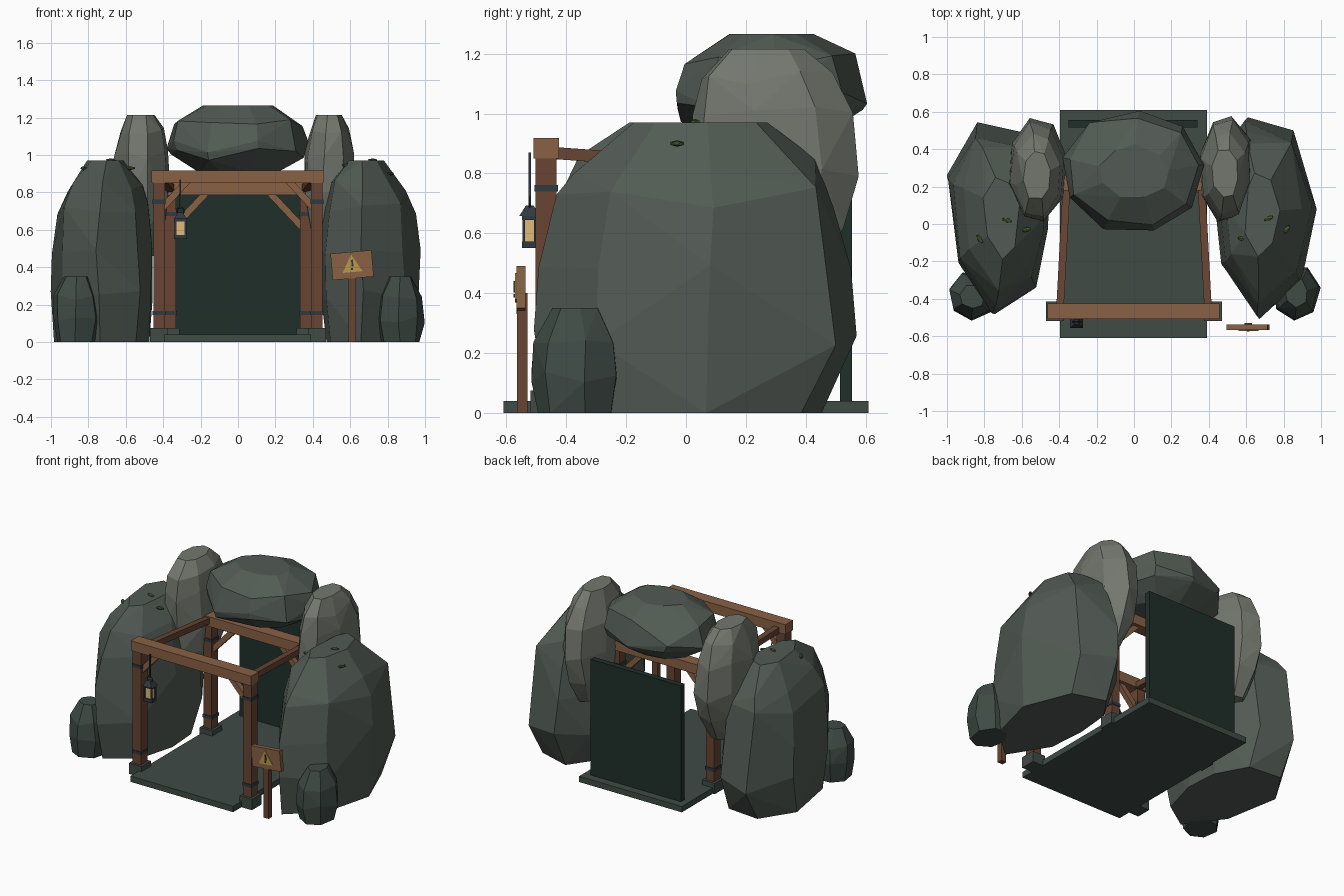
import bpy, bmesh, random
from math import sin, cos, pi, radians
from mathutils import Vector, Matrix

if "Cube" in bpy.data.objects:
    bpy.data.objects.remove(bpy.data.objects["Cube"])

random.seed(4)

def mat(name, c):
    m = bpy.data.materials.new(name)
    m.diffuse_color = (*c, 1)
    m.use_nodes = True
    m.node_tree.nodes["Principled BSDF"].inputs["Base Color"].default_value = m.diffuse_color
    return m

STONE = mat("stone", (.085, .105, .09))
PALE = mat("pale_stone", (.17, .185, .155))
DARK = mat("dark_stone", (.05, .07, .06))
FLOOR = mat("floor", (.05, .07, .06))
VOID = mat("void", (.014, .028, .023))
WOOD = mat("wood", (.25, .12, .06))
POST = mat("post_wood", (.14, .06, .033))
IRON = mat("iron", (.03, .04, .05))
GLOW = mat("glow", (.75, .5, .2))
YELLOW = mat("paint", (.5, .32, .07))
MOSS = mat("moss", (.05, .1, .03))

def finish(name, bm, m):
    bmesh.ops.recalc_face_normals(bm, faces=bm.faces)
    me = bpy.data.meshes.new(name)
    bm.to_mesh(me)
    bm.free()
    ob = bpy.data.objects.new(name, me)
    bpy.context.collection.objects.link(ob)
    me.materials.append(m)
    return ob

def box(name, x0, x1, y0, y1, z0, z1, m, roll=0):
    bm = bmesh.new()
    c = Vector(((x0 + x1) / 2, (y0 + y1) / 2, (z0 + z1) / 2))
    bmesh.ops.create_cube(bm, size=1, matrix=Matrix.Translation(c) @ Matrix.Rotation(roll, 4, 'Y')
                          @ Matrix.Diagonal((x1 - x0, y1 - y0, z1 - z0, 1)))
    return finish(name, bm, m)

def beam(name, a, b, w, m):
    # square timber between two points
    a, b = Vector(a), Vector(b)
    d = b - a
    bm = bmesh.new()
    q = d.to_track_quat('Z', 'Y').to_matrix().to_4x4()
    bmesh.ops.create_cube(bm, size=1, matrix=Matrix.Translation((a + b) / 2) @ q
                          @ Matrix.Diagonal((w, w, d.length, 1)))
    return finish(name, bm, m)

def cone(name, p, r1, r2, h, n, m, turn=0):
    bm = bmesh.new()
    bmesh.ops.create_cone(bm, cap_ends=True, segments=n, radius1=r1, radius2=r2, depth=h,
                          matrix=Matrix.Translation(p) @ Matrix.Rotation(turn, 4, 'Z'))
    return finish(name, bm, m)

def rock(name, plan, levels, m, jit=.012):
    # faceted boulder: hull of a plan outline scaled at each (z, sx, sy, dx, dy)
    xs, ys = [p[0] for p in plan], [p[1] for p in plan]
    cx, cy = (min(xs) + max(xs)) / 2, (min(ys) + max(ys)) / 2
    bm = bmesh.new()
    last = len(levels) - 1
    for i, (z, sx, sy, dx, dy) in enumerate(levels):
        for x, y in plan:
            j = [random.uniform(-jit, jit) for _ in range(3)]
            if i in (0, last):
                j[2] = 0
            else:
                j[2] *= 3
            bm.verts.new((cx + dx + (x - cx) * sx + j[0], cy + dy + (y - cy) * sy + j[1], z + j[2]))
    r = bmesh.ops.convex_hull(bm, input=bm.verts)
    junk = [g for g in r["geom_interior"] if isinstance(g, bmesh.types.BMVert)]
    bmesh.ops.delete(bm, geom=list(set(junk)), context='VERTS')
    bmesh.ops.dissolve_limit(bm, angle_limit=radians(4), verts=bm.verts, edges=bm.edges)
    return finish(name, bm, m)

def oval(cx, cy, rx, ry, n=8, turn=.2):
    return [(cx + rx * cos(turn + 2 * pi * k / n), cy + ry * sin(turn + 2 * pi * k / n)) for k in range(n)]

# Floor and dark back wall
box("floor_slab", -.395, .39, -.61, .61, 0, .04, FLOOR)
box("back_wall", -.35, .34, .515, .555, .04, .84, VOID)

# Side boulders
big = [(0, .9, .84, 0, -.03), (.25, .99, 1, 0, 0), (.5, .98, .96, 0, -.01), (.72, .91, .86, 0, -.01),
       (.83, .72, .74, -.01, 0), (.97, .33, .42, -.02, .01)]
rock("right_boulder", [(.60, .58), (.85, .50), (.97, .10), (.89, -.30), (.66, -.51), (.46, -.22), (.44, .1), (.47, .38)],
     big, STONE)
rock("left_boulder", [(-.85, .54), (-.60, .49), (-.46, .25), (-.45, -.02), (-.53, -.33), (-.75, -.49), (-.95, -.2), (-1, .25)],
     [(z, sx, sy, -dx, dy) for z, sx, sy, dx, dy in big], STONE)

# Shoulder rocks and cap rock
tall = [(.46, .5, .5, 0, 0), (.62, .85, .85, 0, 0), (.8, 1, 1, 0, .01), (1.0, .95, .94, 0, 0),
        (1.12, .78, .8, 0, -.02), (1.215, .5, .47, 0, -.02)]
rock("right_shoulder_rock", oval(.49, .29, .145, .29, 8, -.25), tall, PALE, .008)
rock("left_shoulder_rock", oval(-.515, .28, .155, .285, 8, .25), tall, PALE, .008)
rock("cap_rock", oval(0, .275, .395, .33, 9, .1),
     [(.91, .55, .5, 0, 0), (1.0, .92, .97, 0, 0), (1.05, .98, 1, 0, 0), (1.17, .88, .85, 0, 0), (1.265, .48, .42, 0, 0)],
     STONE)

# Small foot boulders
small = [(0, .8, .85, 0, 0), (.12, 1, 1, 0, 0), (.24, .93, .9, 0, 0), (.35, .5, .5, 0, 0)]
rock("right_foot_rock", oval(.865, -.365, .13, .155, 7), small, DARK, .006)
rock("left_foot_rock", oval(-.865, -.385, .13, .135, 7), small, DARK, .006)

# Timber frames: (half spacing, y, lintel bottom, lintel top, brace reach)
for label, px, y, zb, zt, br in (("front", .422, -.467, .85, .918, .13), ("rear", .362, .22, .785, .852, .17)):
    w = .031
    box(label + "_lintel", -px - .04, px + .035, y - .042, y + .042, zb, zt, WOOD)
    for s, side in ((-1, "left"), (1, "right")):
        x = s * px
        n = f"{label}_{side}"
        box(n + "_post", x - w, x + w, y - .035, y + .035, .04, zb, POST)
        box(n + "_footing", x - .048, x + .048, y - .052, y + .052, 0, .075, FLOOR)
        for z in (.155, zb - .1):
            box(n + "_strap", x - w - .004, x + w + .004, y - .039, y + .039, z - .011, z + .011, IRON)
        beam(n + "_brace", (x - s * .02, y, zb - br), (x - s * (br + .02), y, zb + .01), .036, WOOD)
for s, side in ((-1, "left"), (1, "right")):
    beam(side + "_side_rail", (s * .395, -.44, .868), (s * .36, .22, .82), .04, POST)

# Hanging lantern
lx, ly = -.308, -.522
box("lantern_cord", lx - .004, lx + .004, ly - .004, ly + .004, .71, .87, IRON)
bpy.ops.mesh.primitive_torus_add(location=(lx, ly, .7), rotation=(pi / 2, 0, 0), major_radius=.02,
                                 minor_radius=.004, major_segments=10, minor_segments=4)
ring = bpy.context.object
ring.name = "lantern_ring"
ring.data.materials.append(IRON)
cone("lantern_cap", (lx, ly, .675), .05, .018, .035, 4, IRON, pi / 4)
box("lantern_top", lx - .034, lx + .034, ly - .026, ly + .026, .645, .66, IRON)
box("lantern_glass", lx - .025, lx + .025, ly - .018, ly + .018, .57, .65, GLOW)
box("lantern_base", lx - .034, lx + .034, ly - .026, ly + .026, .55, .572, IRON)
for sx in (-1, 1):
    for sy in (-1, 1):
        x, y = lx + sx * .027, ly + sy * .02
        box("lantern_bar", x - .005, x + .005, y - .005, y + .005, .565, .65, IRON)

# Warning sign with triangle and hazard mark
tilt = radians(-5)
box("sign_post", .59, .63, -.565, -.53, 0, .4, POST)
box("sign_board", .5, .72, -.566, -.536, .34, .482, WOOD, tilt)
bm = bmesh.new()
bmesh.ops.create_cone(bm, cap_ends=True, segments=3, radius1=.062, radius2=.062, depth=.006,
                      matrix=Matrix.Translation((.61, -.568, .405)) @ Matrix.Rotation(tilt, 4, 'Y')
                      @ Matrix.Rotation(pi / 2, 4, 'X') @ Matrix.Rotation(0, 4, 'Z'))
tri = finish("sign_triangle", bm, YELLOW)
top = max(v.co.z for v in tri.data.vertices)
if top < .455:  # stand the triangle on its base
    tri.data.transform(Matrix.Translation((.61, -.568, .405)) @ Matrix.Rotation(pi, 4, 'Y')
                       @ Matrix.Translation((-.61, .568, -.405)))
box("hazard_bar", .606, .616, -.576, -.568, .403, .44, IRON, tilt)
box("hazard_dot", .605, .614, -.576, -.568, .386, .396, IRON, tilt)

# Moss tufts on the boulders
for x, y, z in ((.58, -.08, .945), (.815, -.03, .9), (.72, .03, .972),
                (-.825, -.08, .93), (-.575, -.03, .93), (-.68, .02, .972)):
    bm = bmesh.new()
    bmesh.ops.create_icosphere(bm, subdivisions=1, radius=1, matrix=Matrix.Translation((x, y, z))
                               @ Matrix.Rotation(x * 5, 4, 'Z') @ Matrix.Diagonal((.03, .013, .01, 1)))
    finish("moss_tuft", bm, MOSS)
